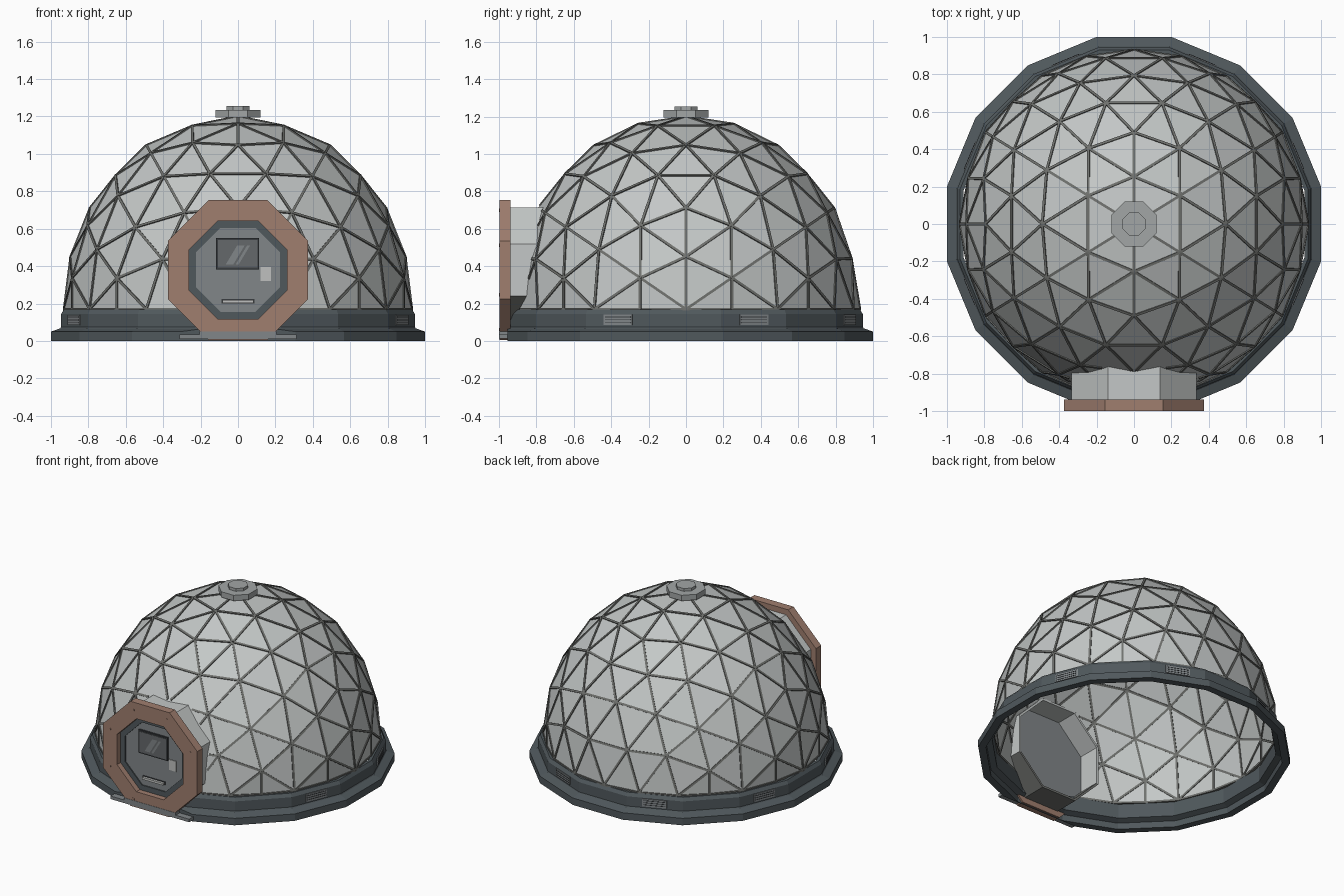
import bpy, bmesh
from math import pi, cos, sin, radians, sqrt
from mathutils import Matrix, Vector

if "Cube" in bpy.data.objects:
    bpy.data.objects.remove(bpy.data.objects["Cube"])


def material(name, r, g, b):
    m = bpy.data.materials.new(name)
    m.use_nodes = True
    m.diffuse_color = (r, g, b, 1)
    m.node_tree.nodes["Principled BSDF"].inputs["Base Color"].default_value = (r, g, b, 1)
    return m


PANEL = material("pale grey panel", 0.55, 0.575, 0.57)
STRUT = material("strut grey", 0.16, 0.165, 0.155)
BASE = material("slate base", 0.08, 0.098, 0.108)
COPPER = material("copper", 0.35, 0.21, 0.158)
DOOR = material("door grey", 0.22, 0.24, 0.25)
CAP = material("cap grey", 0.36, 0.38, 0.38)
DARK = material("dark trim", 0.04, 0.045, 0.05)
GLASS = material("window glass", 0.13, 0.14, 0.145)
LIGHT = material("light trim", 0.52, 0.53, 0.52)

RADIUS, HEIGHT, FLOOR = 0.93, 1.03, 0.17
HATCH_Z, TUNNEL = 0.38, 0.335
HATCH = Matrix.Translation((0, 0, HATCH_Z)) @ Matrix.Rotation(pi / 2, 4, "X")


def finish(name, bm, mat, normals=True):
    if normals:
        bmesh.ops.recalc_face_normals(bm, faces=bm.faces)
    me = bpy.data.meshes.new(name)
    bm.to_mesh(me)
    bm.free()
    me.materials.append(mat)
    ob = bpy.data.objects.new(name, me)
    bpy.context.collection.objects.link(ob)
    return ob


def turned(sides, profile, matrix=Matrix()):
    """Sweep a closed profile of (apothem, height) round a polygon with flats on the axes."""
    bm = bmesh.new()
    loops = []
    for i in range(sides):
        a = 2 * pi * (i + 0.5) / sides
        k = 1 / cos(pi / sides)
        loops.append([bm.verts.new((r * k * cos(a), r * k * sin(a), h)) for r, h in profile])
    n = len(profile)
    for i in range(sides):
        p, q = loops[i], loops[(i + 1) % sides]
        for j in range(n):
            if profile[j][0] or profile[(j + 1) % n][0]:
                bm.faces.new((p[j], q[j], q[(j + 1) % n], p[(j + 1) % n]))
    bmesh.ops.remove_doubles(bm, verts=bm.verts, dist=1e-5)
    bm.transform(matrix)
    return bm


def ring(inner, outer, h0, h1):
    return [(outer, h0), (outer, h1), (inner, h1), (inner, h0)]


def disc(r, h0, h1):
    return [(0, h0), (r, h0), (r, h1), (0, h1)]


def add_box(bm, size, matrix):
    bmesh.ops.create_cube(bm, size=1, matrix=matrix @ Matrix.Diagonal((*size, 1)))


def box(name, x, y, z, mat):
    """Box from its (low, high) ranges."""
    bm = bmesh.new()
    centre = [(a + b) / 2 for a, b in (x, y, z)]
    add_box(bm, [b - a for a, b in (x, y, z)], Matrix.Translation(centre))
    return finish(name, bm, mat)


# Geodesic dome: icosahedron with an edge on top, split twice and cut at its equator
dome = bmesh.new()
phi = (1 + sqrt(5)) / 2
for s in (-1, 1):
    for t in (-phi, phi):
        for co in ((0, s, t), (s, t, 0), (t, 0, s)):
            dome.verts.new(co)
bmesh.ops.convex_hull(dome, input=dome.verts)
for _ in range(2):
    bmesh.ops.subdivide_edges(dome, edges=dome.edges, cuts=1, use_grid_fill=True)
    for v in dome.verts:
        v.co.normalize()
bmesh.ops.recalc_face_normals(dome, faces=dome.faces)
bmesh.ops.bisect_plane(dome, geom=dome.verts[:] + dome.edges[:] + dome.faces[:], dist=1e-4,
                       plane_co=(0, 0, 0), plane_no=(0, 0, -1), clear_outer=True)
for v in dome.verts:
    v.co = Vector((v.co.x * RADIUS, v.co.y * RADIUS, FLOOR + v.co.z * HEIGHT))

# Struts along every dome edge, stopped at the tunnel wall
sides = [Vector((cos(k * pi / 4), 0, sin(k * pi / 4))) for k in range(8)]
hub = Vector((0, 0, HATCH_Z))


def in_tunnel(p):
    return p.y < 0 and all((p - hub).dot(n) < TUNNEL + 0.01 for n in sides)


bm = bmesh.new()
for e in dome.edges:
    p, q = (v.co.copy() for v in e.verts)
    if in_tunnel(p) and in_tunnel(q):
        continue
    if in_tunnel(q):
        p, q = q, p
    if in_tunnel(p):
        far = q.copy()
        for _ in range(12):
            mid = (p + far) / 2
            if in_tunnel(mid):
                p = mid
            else:
                far = mid
    along = (q - p).normalized()
    mid = (p + q) / 2
    across = along.cross(mid - Vector((0, 0, FLOOR))).normalized()
    out = across.cross(along)
    if out.dot(mid - Vector((0, 0, FLOOR))) < 0:
        out, across = -out, -across
    frame = Matrix((along, across, out)).transposed().to_4x4()
    add_box(bm, ((q - p).length, 0.014, 0.018), Matrix.Translation(mid - out * 0.003) @ frame)
finish("dome_struts", bm, STRUT)

# Panels, with the octagonal tunnel opening cut out
inside = [f for f in dome.faces if f.calc_center_median().y < 0]
for n in sides:
    geom = set(inside)
    for f in inside:
        geom.update(f.verts, f.edges)
    co = hub + n * TUNNEL
    cut = bmesh.ops.bisect_plane(dome, geom=list(geom), dist=1e-5, plane_co=co, plane_no=n)
    inside = [f for f in cut["geom"] if isinstance(f, bmesh.types.BMFace)
              and (f.calc_center_median() - co).dot(n) < 0]
bmesh.ops.delete(dome, geom=inside, context="FACES")
bmesh.ops.dissolve_limit(dome, angle_limit=radians(0.5), verts=dome.verts, edges=dome.edges)
shell = finish("dome_panels", dome, PANEL, normals=False)
solid = shell.modifiers.new("thickness", "SOLIDIFY")
solid.thickness = 0.006
solid.offset = -1

# Stepped hollow base ring, trimmed flat behind the doorstep
bm = turned(16, [(1, 0), (1, 0.05), (0.95, 0.068), (0.945, 0.075), (0.945, 0.145),
                 (0.93, 0.168), (0.91, 0.168), (0.91, 0.06), (0.95, 0.045), (0.95, 0)])
bmesh.ops.bisect_plane(bm, geom=bm.verts[:] + bm.edges[:] + bm.faces[:],
                       plane_co=(0, -0.955, 0), plane_no=(0, -1, 0), clear_outer=True)
bmesh.ops.holes_fill(bm, edges=[e for e in bm.edges if e.is_boundary], sides=0)
finish("base_ring", bm, BASE)

# Vents on alternate sides of the base, none beside the hatch
plates, slats = bmesh.new(), bmesh.new()
for k in range(8):
    if k in (5, 6):
        continue
    turn = Matrix.Rotation(pi / 8 + k * pi / 4, 4, "Z")
    add_box(plates, (0.012, 0.165, 0.055), turn @ Matrix.Translation((0.945, 0, 0.113)))
    for i in (-1, 0, 1):
        add_box(slats, (0.014, 0.15, 0.004),
                turn @ Matrix.Translation((0.946, 0, 0.113 + i * 0.015)))
finish("vent_plates", plates, DOOR)
finish("vent_slats", slats, DARK)

# Roof cap
finish("cap_lower", turned(8, disc(0.12, 1.195, 1.235)), CAP)
finish("cap_upper", turned(8, disc(0.062, 1.23, 1.255)), CAP)

# Entrance tunnel with darker lower sides
tunnel = finish("tunnel", turned(8, ring(TUNNEL - 0.015, TUNNEL, 0.76, 0.95), HATCH), PANEL)
tunnel.data.materials.append(STRUT)
for face in tunnel.data.polygons:
    if face.center.z < 0.25:
        face.material_index = 1

# Copper collar and door
finish("hatch_collar", turned(8, ring(0.262, 0.375, 0.938, 0.998), HATCH), COPPER)
finish("door_frame", turned(8, ring(0.225, 0.264, 0.93, 0.958), HATCH), BASE)
finish("door", turned(8, disc(0.23, 0.925, 0.95), HATCH), DOOR)
finish("door_backing", turned(8, disc(0.322, 0.92, 0.936), HATCH), DOOR)

bm = bmesh.new()
for k in range(8):
    a = pi / 8 + k * pi / 4
    spot = HATCH @ Matrix.Translation((0.345 * cos(a), 0.345 * sin(a), 0.997))
    bmesh.ops.create_cone(bm, cap_ends=True, segments=6, radius1=0.009, radius2=0.009,
                          depth=0.006, matrix=spot)
finish("collar_bolts", bm, COPPER)

# Door window with two slanted glints
box("window_frame", (-0.117, 0.113), (-0.962, -0.945), (0.383, 0.55), DARK)
box("window_glass", (-0.107, 0.103), (-0.965, -0.95), (0.393, 0.54), GLASS)
bm = bmesh.new()
for x, w in ((-0.065, 0.04), (-0.012, 0.016)):
    bm.faces.new([bm.verts.new((px, -0.9665, pz)) for px, pz in
                  ((x, 0.41), (x + w, 0.41), (x + w + 0.06, 0.51), (x + 0.06, 0.51))])
finish("window_glints", bm, DOOR)

# Door handle and label plate
box("handle_back", (-0.088, 0.088), (-0.955, -0.945), (0.2, 0.224), DARK)
box("handle", (-0.083, 0.083), (-0.972, -0.95), (0.204, 0.22), LIGHT)
box("label_plate", (0.12, 0.177), (-0.955, -0.946), (0.32, 0.395), LIGHT)

# Doorstep
box("step_lower", (-0.312, 0.312), (-1.0, -0.95), (0.012, 0.034), DOOR)
box("step_upper", (-0.205, 0.205), (-1.0, -0.95), (0.034, 0.05), DOOR)
